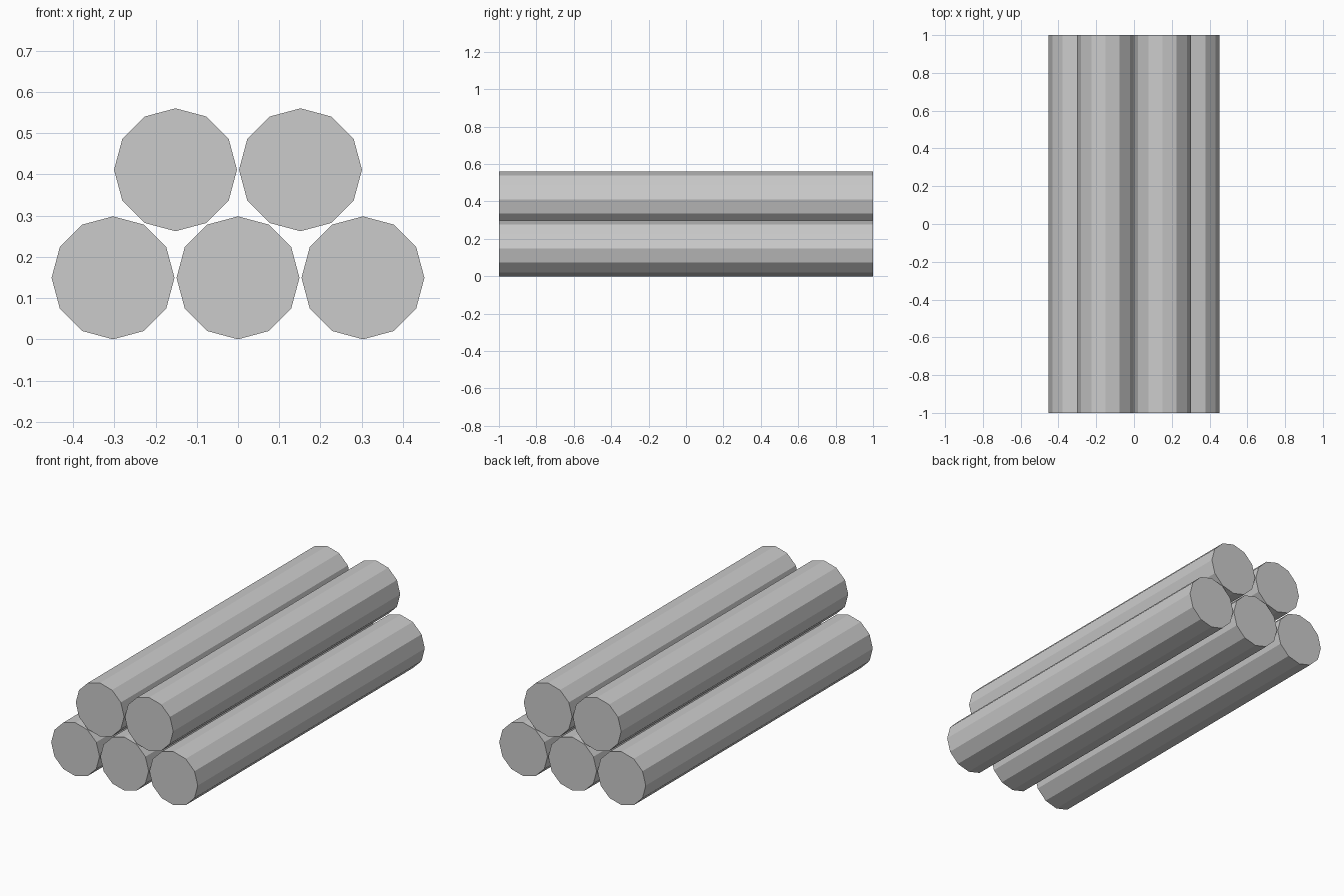
import bpy
from math import pi

if "Cube" in bpy.data.objects:
    bpy.data.objects.remove(bpy.data.objects["Cube"])

RADIUS = 0.149
LENGTH = 2.0
SPACING = 0.303


def add_log(name, x, z):
    # Twelve-sided log lying along y, with a corner pointing straight up
    bpy.ops.mesh.primitive_cylinder_add(
        vertices=12, radius=RADIUS, depth=LENGTH,
        location=(x, 0, z), rotation=(pi / 2, 0, 0))
    bpy.context.object.name = name


# Bottom row of three logs, then two nested on top
for row, count, z in (("bottom", 3, RADIUS), ("top", 2, 0.411)):
    for i in range(count):
        add_log(f"{row}_log_{i + 1}", (i - (count - 1) / 2) * SPACING, z)
